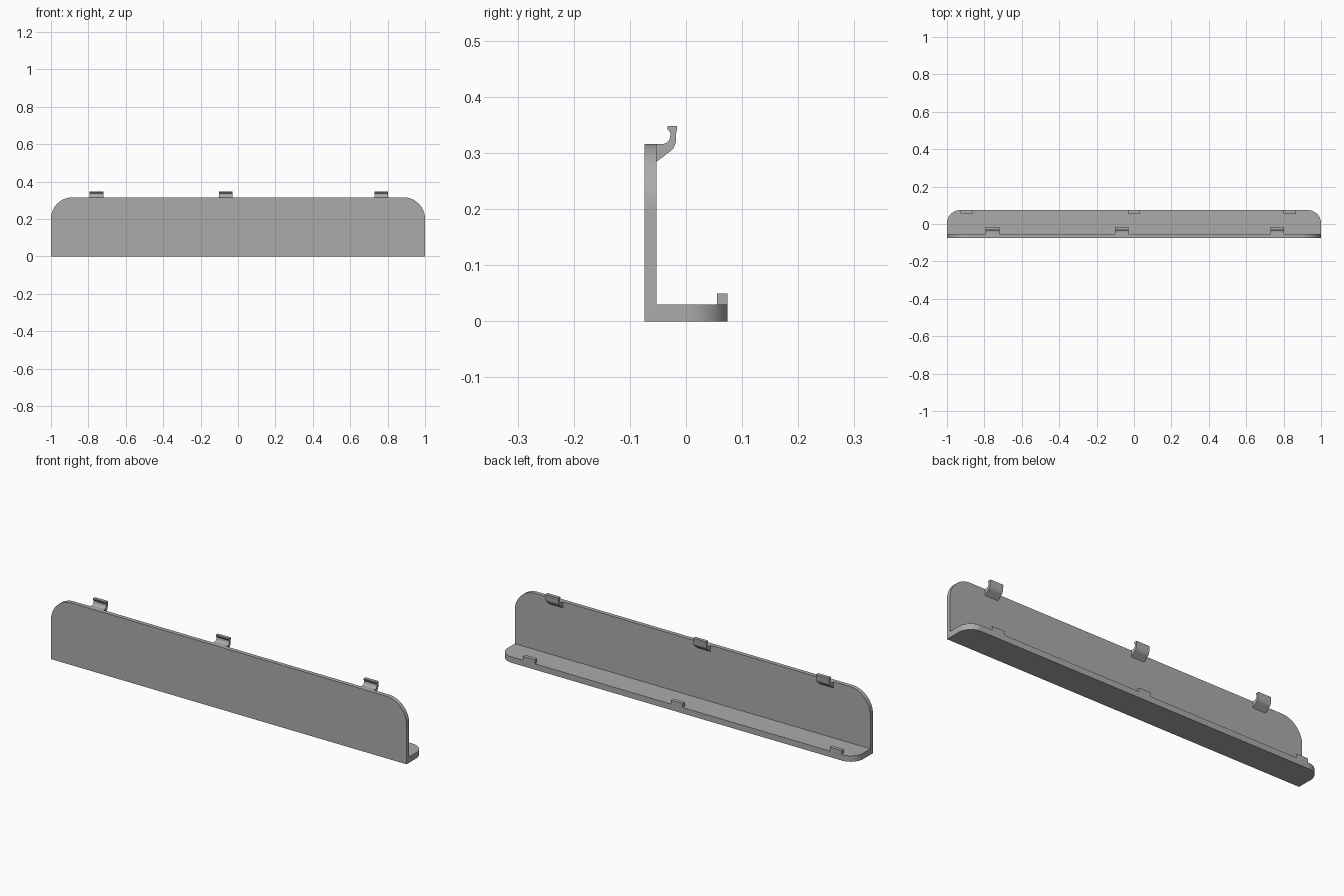
import bpy
import bmesh
from math import sin, cos, radians
from mathutils import Vector

cube = bpy.data.objects.get("Cube")
if cube:
    bpy.data.objects.remove(cube, do_unlink=True)

# One plain grey for everything
grey = bpy.data.materials.new("mid grey")
grey.use_nodes = True
colour = (0.41, 0.41, 0.41, 1)
grey.diffuse_color = colour
grey.node_tree.nodes["Principled BSDF"].inputs["Base Color"].default_value = colour


def arc(cx, cy, r, start, end, steps=16):
    """Points along a circular arc, angles in degrees."""
    angles = [radians(start + (end - start) * i / steps) for i in range(steps + 1)]
    return [(cx + r * cos(a), cy + r * sin(a)) for a in angles]


def extrude(name, profile, place, direction):
    """Extrude a flat closed profile into a solid part."""
    bm = bmesh.new()
    face = bm.faces.new([bm.verts.new(place(u, v)) for u, v in profile])
    result = bmesh.ops.extrude_face_region(bm, geom=[face])
    verts = [g for g in result["geom"] if isinstance(g, bmesh.types.BMVert)]
    bmesh.ops.translate(bm, verts=verts, vec=Vector(direction))
    bmesh.ops.recalc_face_normals(bm, faces=bm.faces)
    mesh = bpy.data.meshes.new(name)
    bm.to_mesh(mesh)
    bm.free()
    mesh.materials.append(grey)
    obj = bpy.data.objects.new(name, mesh)
    bpy.context.collection.objects.link(obj)
    bpy.ops.object.select_all(action="DESELECT")
    obj.select_set(True)
    bpy.context.view_layer.objects.active = obj
    bpy.ops.object.shade_smooth_by_angle(angle=radians(30))
    return obj


def rounded_plate(far, near, r):
    """Full-width plate outline with its two far corners rounded."""
    return ([(-1, near), (1, near)] + arc(1 - r, far - r, r, 0, 90)
            + arc(r - 1, far - r, r, 90, 180))


FRONT, INNER, BACK = -0.074, -0.053, 0.074
HEIGHT, SHELF = 0.316, 0.03

# Upright front panel and the shelf behind it
extrude("front_panel", rounded_plate(HEIGHT, 0, 0.115),
        lambda u, v: (u, FRONT, v), (0, INNER - FRONT, 0))
extrude("bottom_shelf", rounded_plate(BACK, INNER, 0.07),
        lambda u, v: (u, v, 0), (0, 0, SHELF))

# Hooked clips along the top of the panel
hook = ([(INNER, HEIGHT)] + arc(-0.043, 0.331, 0.015, -90, 0, 8)
        + [(-0.028, 0.336), (-0.033, 0.343), (-0.033, 0.348),
           (-0.016, 0.348), (-0.016, 0.341), (-0.018, 0.335)]
        + arc(-0.043, 0.323, 0.025, 0, -58, 8) + [(INNER, 0.284)])
for side, x in (("right", -0.793), ("middle", -0.102), ("left", 0.729)):
    extrude("hook_clip_" + side, hook, lambda u, v: (x, u, v), (0.073, 0, 0))

# Small stops along the back edge of the shelf
stop = [(0.055, SHELF), (BACK, SHELF), (BACK, 0.05), (0.055, 0.05)]
for side, x in (("right", -0.927), ("middle", -0.033), ("left", 0.799)):
    extrude("shelf_stop_" + side, stop, lambda u, v: (x, u, v), (0.066, 0, 0))
